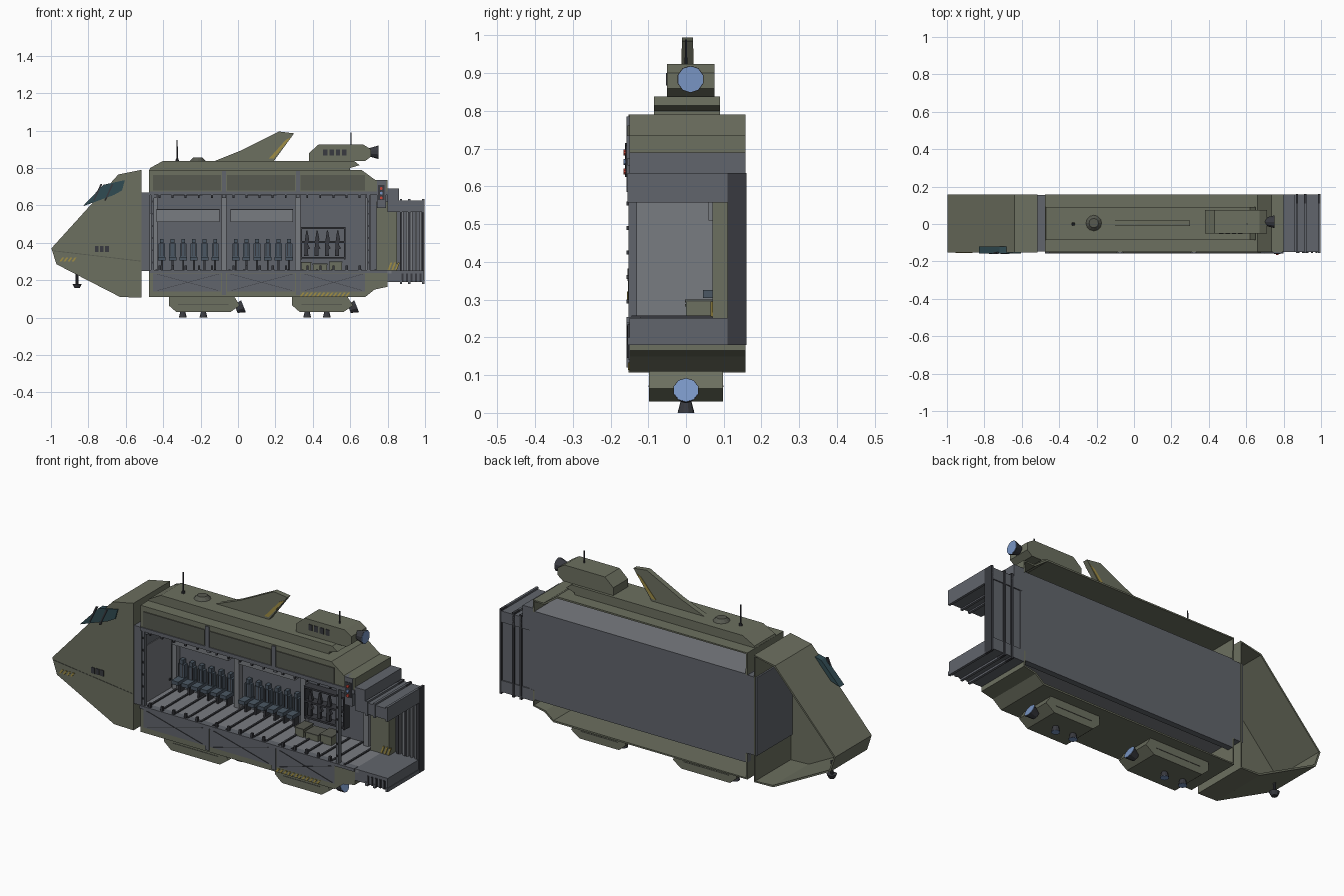
import bpy, bmesh, math
from mathutils import Vector, Matrix

def mat(name, r, g, b):
    m = bpy.data.materials.new(name)
    m.diffuse_color = (r, g, b, 1)
    return m

GREEN = mat("olive", .15, .16, .115)
DGREEN = mat("dark_olive", .095, .10, .08)
GREY = mat("steel", .12, .13, .15)
LIGHT = mat("light_steel", .19, .20, .22)
DARK = mat("dark_steel", .04, .042, .05)
SEAT = mat("seat_slate", .07, .095, .125)
GLASS = mat("glass", .03, .07, .085)
YELLOW = mat("hazard_yellow", .35, .27, .06)
BLUE = mat("exhaust_blue", .19, .30, .55)
RED = mat("red_lamp", .6, .06, .04)

def finish(name, bm, m):
    me = bpy.data.meshes.new(name)
    bm.to_mesh(me)
    bm.free()
    me.materials.append(m)
    o = bpy.data.objects.new(name, me)
    bpy.context.collection.objects.link(o)
    return o

def prism(name, pts, y0, y1, m, shell=False, skip=()):
    """Extrude an x-z outline along y; shell leaves the +y side open."""
    bm = bmesh.new()
    a = [bm.verts.new((x, y0, z)) for x, z in pts]
    b = [bm.verts.new((x, y1, z)) for x, z in pts]
    n = len(pts)
    bm.faces.new(a)
    back = bm.faces.new(b)
    sides = [bm.faces.new((a[i], a[(i + 1) % n], b[(i + 1) % n], b[i])) for i in range(n)]
    bmesh.ops.recalc_face_normals(bm, faces=bm.faces[:])
    if shell:
        bmesh.ops.delete(bm, geom=[back] + [sides[i] for i in skip], context='FACES')
    o = finish(name, bm, m)
    if shell:
        s = o.modifiers.new("skin", 'SOLIDIFY')
        s.thickness, s.offset = .01, -1
    return o

def box(name, x0, x1, y0, y1, z0, z1, m):
    return prism(name, [(x0, z0), (x1, z0), (x1, z1), (x0, z1)], y0, y1, m)

def rod(name, p, q, r0, r1, m, n=10):
    """Cone or cylinder from p to q."""
    p, q = Vector(p), Vector(q)
    bm = bmesh.new()
    bmesh.ops.create_cone(bm, cap_ends=True, segments=n, radius1=r0, radius2=r1, depth=(q - p).length)
    rot = (q - p).to_track_quat('Z', 'Y').to_matrix().to_4x4()
    bm.transform(Matrix.Translation((p + q) / 2) @ rot)
    return finish(name, bm, m)

def nozzle(name, p, d, r):
    p, d = Vector(p), Vector(d)
    rod(name, p, p + d, r * .6, r, DARK)
    rod(name + "_glow", p + d * .98, p + d * 1.04, r * .95, r * .95, BLUE)

def stripes(name, x0, z0, n, w, h, y, lean=.015):
    for i in range(n):
        x = x0 + i * w * 2
        prism(name, [(x, z0), (x + w, z0), (x + w + lean, z0 + h), (x + lean, z0 + h)], y - .003, y + .003, YELLOW)

Y0, Y1 = -.15, .158

# Cockpit nose, open at the back
prism("nose", [(-.998, .37), (-.97, .285), (-.63, .11), (-.515, .107), (-.515, .79), (-.64, .765)],
      -.152, Y1, GREEN, shell=True)
prism("windscreen", [(-.83, .595), (-.72, .71), (-.605, .735), (-.62, .68), (-.665, .655)], -.158, -.12, GLASS)
for x in (-.775, -.715):
    prism("windscreen_bar", [(x, .625), (x + .008, .625), (x + .05, .715), (x + .04, .715)], -.161, -.15, DARK)
for i in range(3):
    box("nose_vent", -.765 + i * .027, -.745 + i * .027, -.155, -.15, .35, .382, DARK)
stripes("nose_stripe", -.955, .30, 4, .011, .022, -.153)
prism("nose_seam", [(-.985, .355), (-.52, .30), (-.52, .304), (-.985, .359)], -.1535, -.15, DGREEN)
rod("sensor_stalk", (-.86, -.01, .165), (-.86, -.01, .25), .008, .008, DARK)
rod("sensor", (-.86, -.01, .158), (-.86, -.01, .18), .015, .026, DARK)

# Neck bulkhead with door
box("neck_bulkhead", -.53, -.47, -.147, .155, .25, .67, GREY)
box("neck_door", -.472, -.466, -.13, .10, .255, .56, LIGHT)
box("door_handle", -.467, -.46, .08, .09, .30, .31, DARK)

# Hull upper and lower skins, open at the back
prism("upper_hull", [(-.475, .67), (-.475, .79), (.66, .79), (.735, .735), (.80, .735), (.80, .67)],
      Y0, Y1, GREEN, shell=True, skip=(5,))
prism("lower_hull", [(-.475, .25), (.80, .25), (.80, .165), (.73, .15), (.68, .11), (-.475, .11)],
      Y0, Y1, GREEN, shell=True, skip=(0,))
bays = [(-.455, -.09), (-.06, .305), (.335, .68)]
for a, b in bays:
    box("upper_panel", a, b, -.155, -.149, .68, .762, DGREEN)
    box("lower_panel", a, b, -.153, -.148, .14, .237, GREY)
    for z0, z1 in ((.145, .232), (.232, .145)):
        prism("cross_brace", [(a + .02, z0), (a + .028, z0), (b - .012, z1), (b - .02, z1)], -.156, -.152, DARK)
    for i in range(5):
        x = a + .03 + i * .07
        box("floor_hook", x, x + .012, -.152, -.14, .252, .278, DARK)
        box("ceiling_hook", x, x + .01, -.15, -.14, .64, .66, DARK)
    box("ceiling_light", a + .1, b - .1, -.05, .0, .652, .66, LIGHT)
for x in (-.085, .31):
    box("upper_rib", x, x + .022, -.157, -.149, .665, .785, GREY)
    box("lower_rib", x, x + .022, -.157, -.149, .12, .25, GREY)
box("upper_sill", -.475, .80, -.155, -.12, .655, .675, GREY)
box("lower_sill", -.475, .80, -.157, -.12, .238, .254, GREY)
stripes("hull_stripe", .33, .113, 12, .011, .02, -.151)

# Cabin floor, ceiling, back wall
box("cabin_floor", -.475, .82, Y0, .15, .235, .252, LIGHT)
for i in range(16):
    x = -.44 + i * .078
    box("floor_slat", x, x + .01, -.145, .12, .25, .258, DARK)
box("cabin_ceiling", -.475, .82, -.14, .155, .66, .675, LIGHT)
box("cabin_back_wall", -.475, .82, .125, .157, .20, .675, GREY)
for x in (-.455, -.085, .31, .685):
    box("cabin_column", x - .004, x + .024, .095, .13, .25, .665, LIGHT)
    box("roof_beam", x, x + .02, -.145, .12, .64, .662, GREY)
for x in (-.465, .69):
    box("door_post", x, x + .015, -.153, -.13, .25, .67, GREY)
    for i in range(6):
        box("post_bolt", x + .004, x + .011, -.157, -.15, .29 + i * .065, .30 + i * .065, DARK)

# Troop seats and overhead lockers
for a, b in bays[:2]:
    box("overhead_locker", a + .02, b - .01, .06, .126, .51, .575, LIGHT)
    box("locker_rail", a + .02, b - .01, .055, .126, .575, .582, DARK)
    for i in range(6):
        x = a + .03 + i * .057
        box("seat_back", x, x + .036, .10, .126, .325, .395, SEAT)
        box("seat_headrest", x + .008, x + .028, .098, .126, .398, .42, SEAT)
        box("seat_cushion", x - .002, x + .038, .045, .126, .305, .325, SEAT)
        box("seat_leg", x + .013, x + .023, .08, .12, .252, .305, DARK)
        for s in (.007, .025):
            box("seat_strap", x + s, x + s + .004, .097, .102, .33, .395, DARK)

# Weapon rack and crates
for z in (.315, .40, .475):
    box("rack_rail", .335, .575, .08, .126, z, z + .01, DARK)
for x in (.335, .567):
    box("rack_post", x, x + .008, .08, .126, .31, .485, DARK)
for i in range(4):
    x = .368 + i * .055
    prism("rifle", [(x - .014, .33), (x + .008, .33), (x + .006, .365), (x + .018, .37), (x + .006, .39),
                    (x + .012, .42), (x + .003, .465), (x - .003, .465), (x - .012, .40)], .085, .1, DARK)
for x, w, h in ((.34, .05, .04), (.40, .075, .03), (.49, .065, .042)):
    box("crate", x, x + w, .0, .08, .252, .252 + h, GREEN)
    box("crate_lid", x - .003, x + w + .003, -.003, .083, .252 + h, .258 + h, DGREEN)

# Tail tunnel, open at front and end
box("tail_roof_step", .80, .86, Y0, Y1, .60, .69, GREY)
box("tail_roof", .80, .995, Y0, Y1, .565, .625, GREY)
box("tail_floor", .80, .995, Y0, Y1, .19, .252, GREY)
box("tail_wall", .80, .995, .125, .152, .19, .625, GREY)
for x in (.865, .91, .985):
    box("tail_ring_back", x, x + .013, .11, .16, .18, .635, DARK)
    box("tail_ring_top", x, x + .013, -.155, .16, .558, .635, GREY)
    box("tail_ring_bottom", x, x + .013, -.155, .16, .18, .2, GREY)
for i in range(5):
    x = .875 + i * .024
    box("tunnel_rib", x, x + .009, .112, .127, .252, .565, LIGHT)
    box("tail_floor_tooth", x, x + .01, -.155, -.149, .19, .235, DARK)
box("tail_pillar", .74, .85, .07, .126, .252, .62, GREEN)
stripes("pillar_stripe", .80, .255, 3, .01, .04, .068)
box("control_box", .742, .79, -.157, -.11, .585, .735, GREY)
box("control_face", .748, .784, -.16, -.15, .63, .71, DARK)
for z, m in ((.69, RED), (.665, BLUE), (.64, RED)):
    rod("control_lamp", (.766, -.155, z), (.766, -.166, z), .008, .008, m)

# Roof spine, dome, aerials, fin
prism("roof_spine", [(-.475, .788), (-.47, .80), (-.40, .838), (.62, .838), (.65, .815), (.60, .80), (.60, .788)],
      -.085, .09, GREEN)
rod("roof_dome", (-.215, .005, .835), (-.215, .005, .855), .045, .025, DGREEN, 12)
for x, z in ((-.325, .95), (.605, .99)):
    rod("aerial", (x, .0, .835), (x, .0, z), .004, .003, DARK, 6)
    rod("aerial_base", (x, .0, .835), (x, .0, .85), .01, .007, DARK, 8)
prism("fin", [(-.13, .835), (.02, .895), (.22, .995), (.30, .985), (.19, .835)], -.01, .018, GREEN)
prism("fin_stripe", [(.165, .85), (.19, .85), (.285, .965), (.255, .95)], -.012, .02, YELLOW)

# Roof engine
prism("roof_engine", [(.38, .835), (.38, .88), (.43, .925), (.67, .925), (.71, .90), (.71, .86), (.68, .837)],
      -.05, .075, GREEN)
nozzle("roof_nozzle", (.70, .012, .884), (.05, 0, 0), .036)
for i in range(4):
    box("engine_vent", .455 + i * .034, .478 + i * .034, -.053, -.045, .868, .9, DARK)

# Belly pods with rear and lift nozzles
for a, b, lifts in ((-.37, .01, (-.295, -.185)), (.29, .615, (.37, .475))):
    prism("belly_pod", [(a, .112), (a, .065), (a + .04, .03), (b - .05, .03), (b, .065), (b - .03, .112)],
          -.098, .098, GREEN)
    box("pod_seam", a + .05, b - .06, -.1, .1, .068, .072, DGREEN)
    nozzle("pod_nozzle", (b - .02, 0, .045), (.038, 0, .015), .035)
    for x in lifts:
        nozzle("lift_nozzle", (x, 0, .035), (0, 0, -.0335), .022)
